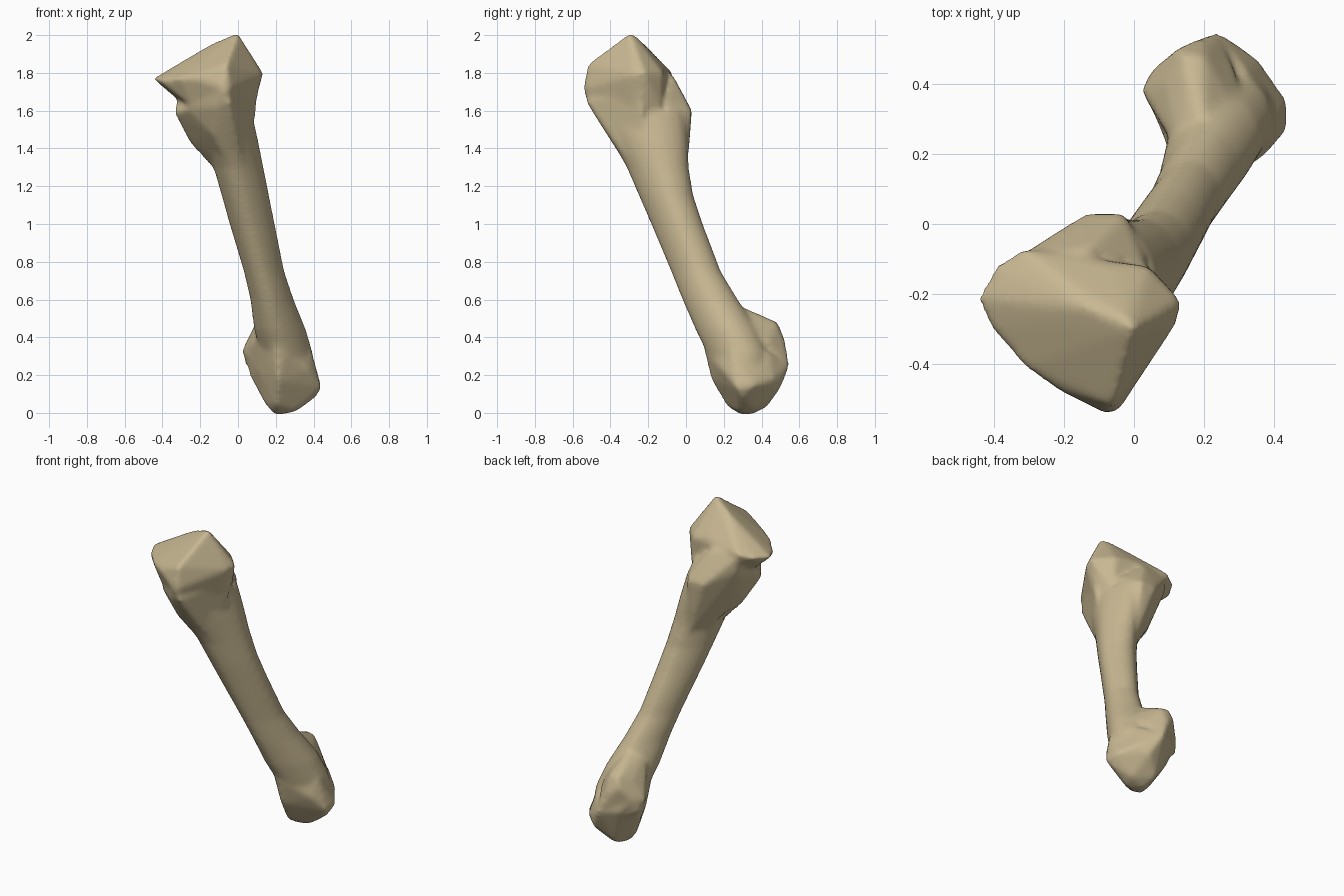
import bpy, bmesh, math

bone = bpy.data.materials.new("bone tan")
bone.diffuse_color = (0.58, 0.48, 0.29, 1)

bm = bmesh.new()


def hull(points):
    """Add a closed convex lump around the points."""
    part = bmesh.new()
    for p in points:
        part.verts.new(p)
    res = bmesh.ops.convex_hull(part, input=part.verts)
    junk = [g for g in set(res["geom_interior"]) if isinstance(g, bmesh.types.BMVert)]
    bmesh.ops.delete(part, geom=junk, context='VERTS')
    bmesh.ops.recalc_face_normals(part, faces=part.faces)
    me = bpy.data.meshes.new("lump")
    part.to_mesh(me)
    part.free()
    bm.from_mesh(me)
    bpy.data.meshes.remove(me)


def bow(a):
    """Cosine pinched a little, so the section is leaner on its diagonals."""
    c = math.cos(a)
    return math.copysign(abs(c) ** 1.15, c)


def loft(rings, n=24, skew=0.2):
    """Add a tube through level, skewed ovals: z, x min, x max, y min, y max."""
    loops = []
    for z, x0, x1, y0, y1 in rings:
        angles = [2 * math.pi * i / n for i in range(n)]
        loops.append([bm.verts.new(((x0 + x1) / 2 + (x1 - x0) / 2 * bow(a),
                                    (y0 + y1) / 2 + (y1 - y0) / 2 * bow(a + skew - math.pi / 2), z))
                      for a in angles])
    for a, b in zip(loops, loops[1:]):
        for i in range(n):
            j = (i + 1) % n
            bm.faces.new((a[i], a[j], b[j], b[i]))
    bm.faces.new(loops[0][::-1])
    bm.faces.new(loops[-1])


# shaft
loft([(0.06, 0.20, 0.36, 0.24, 0.40), (0.20, 0.13, 0.405, 0.15, 0.44),
      (0.32, 0.12, 0.395, 0.11, 0.43),
      (0.44, 0.085, 0.36, 0.05, 0.38), (0.60, 0.065, 0.295, -0.02, 0.275),
      (0.75, 0.03, 0.245, -0.08, 0.185), (1.0, -0.045, 0.195, -0.185, 0.09),
      (1.15, -0.087, 0.165, -0.25, 0.04), (1.3, -0.13, 0.135, -0.315, 0.015),
      (1.45, -0.18, 0.105, -0.40, 0.01), (1.6, -0.22, 0.07, -0.49, 0.0)])

# joint block at the top, with its peak and side wing
hull([(0.0, -0.30, 2.015), (-0.02, -0.27, 2.0), (-0.13, -0.24, 1.96), (-0.24, -0.15, 1.87),
      (0.135, -0.22, 1.8), (0.125, -0.28, 1.79), (0.04, -0.12, 1.80), (-0.06, -0.12, 1.83),
      (-0.32, -0.07, 1.80), (-0.40, -0.12, 1.78), (-0.45, -0.21, 1.77), (-0.42, -0.29, 1.76),
      (-0.31, -0.41, 1.77), (-0.22, -0.475, 1.77), (-0.06, -0.52, 1.85), (-0.08, -0.545, 1.72),
      (-0.04, -0.53, 1.72), (-0.36, -0.2, 1.69), (-0.30, -0.1, 1.72), (-0.24, -0.4, 1.62),
      (-0.06, -0.525, 1.64), (0.07, -0.26, 1.58), (0.05, -0.13, 1.60),
      (0.02, -0.30, 1.45), (0.03, -0.18, 1.45), (-0.06, -0.40, 1.47)])

# flare below the joint, narrowing into the shaft
hull([(-0.08, -0.545, 1.72), (-0.04, -0.525, 1.64), (-0.12, -0.50, 1.62), (-0.05, -0.315, 1.31),
      (0.03, -0.30, 1.31), (0.09, -0.22, 1.52), (0.11, -0.24, 1.72), (-0.32, -0.22, 1.66),
      (-0.34, -0.28, 1.59), (-0.25, -0.20, 1.42), (-0.24, -0.24, 1.44), (-0.19, -0.19, 1.39),
      (-0.13, -0.17, 1.29), (-0.13, -0.41, 1.47), (-0.27, -0.38, 1.61), (-0.30, -0.1, 1.66)])

# rear shelf rising under the lip
hull([(-0.14, 0.03, 1.60), (-0.03, 0.03, 1.60), (0.05, -0.1, 1.6),
      (-0.30, -0.08, 1.68), (-0.31, -0.18, 1.62), (-0.23, -0.16, 1.43), (-0.08, 0.02, 1.45),
      (-0.02, 0.015, 1.40), (0.05, -0.1, 1.38), (-0.02, 0.0, 1.25), (0.02, -0.1, 1.67),
      (-0.10, -0.10, 1.25), (-0.31, -0.08, 1.78), (-0.13, -0.07, 1.79), (-0.2, -0.12, 1.81)])

# rounded head at the foot
hull([(0.19, 0.29, -0.01), (0.22, 0.35, -0.01), (0.32, 0.36, 0.02), (0.30, 0.28, 0.005),
      (0.41, 0.30, 0.08), (0.44, 0.27, 0.13), (0.44, 0.35, 0.14), (0.38, 0.20, 0.22),
      (0.39, 0.25, 0.33), (0.25, 0.11, 0.31), (0.21, 0.135, 0.17), (0.20, 0.21, 0.04),
      (0.14, 0.30, 0.05), (0.06, 0.37, 0.20), (0.11, 0.24, 0.22), (0.12, 0.49, 0.26),
      (0.24, 0.55, 0.25), (0.36, 0.465, 0.18), (0.30, 0.50, 0.13), (0.20, 0.43, 0.03),
      (0.32, 0.44, 0.32), (0.03, 0.38, 0.32), (0.06, 0.45, 0.34), (0.13, 0.22, 0.32),
      (0.30, 0.17, 0.40), (0.12, 0.15, 0.42), (0.20, 0.08, 0.40)])

# rear knuckle above the head
hull([(0.02, 0.38, 0.33), (0.04, 0.42, 0.25), (0.06, 0.45, 0.34), (0.12, 0.50, 0.42),
      (0.19, 0.53, 0.37), (0.24, 0.55, 0.25), (0.14, 0.485, 0.48), (0.20, 0.48, 0.475),
      (0.09, 0.40, 0.45), (0.10, 0.28, 0.46), (0.22, 0.35, 0.50), (0.29, 0.44, 0.37),
      (0.10, 0.25, 0.26), (0.24, 0.3, 0.15), (0.10, 0.45, 0.22), (0.30, 0.32, 0.46),
      (0.13, 0.20, 0.55), (0.20, 0.26, 0.58)])

me = bpy.data.meshes.new("foot_bone")
bm.to_mesh(me)
bm.free()
me.materials.append(bone)
ob = bpy.data.objects.new("foot_bone", me)
bpy.context.collection.objects.link(ob)

# fuse the lumps into one skin and soften it
fuse = ob.modifiers.new("fuse", 'REMESH')
fuse.mode = 'VOXEL'
fuse.voxel_size = 0.013
fuse.use_smooth_shade = True
soft = ob.modifiers.new("soften", 'SMOOTH')
soft.factor = 0.5
soft.iterations = 12
